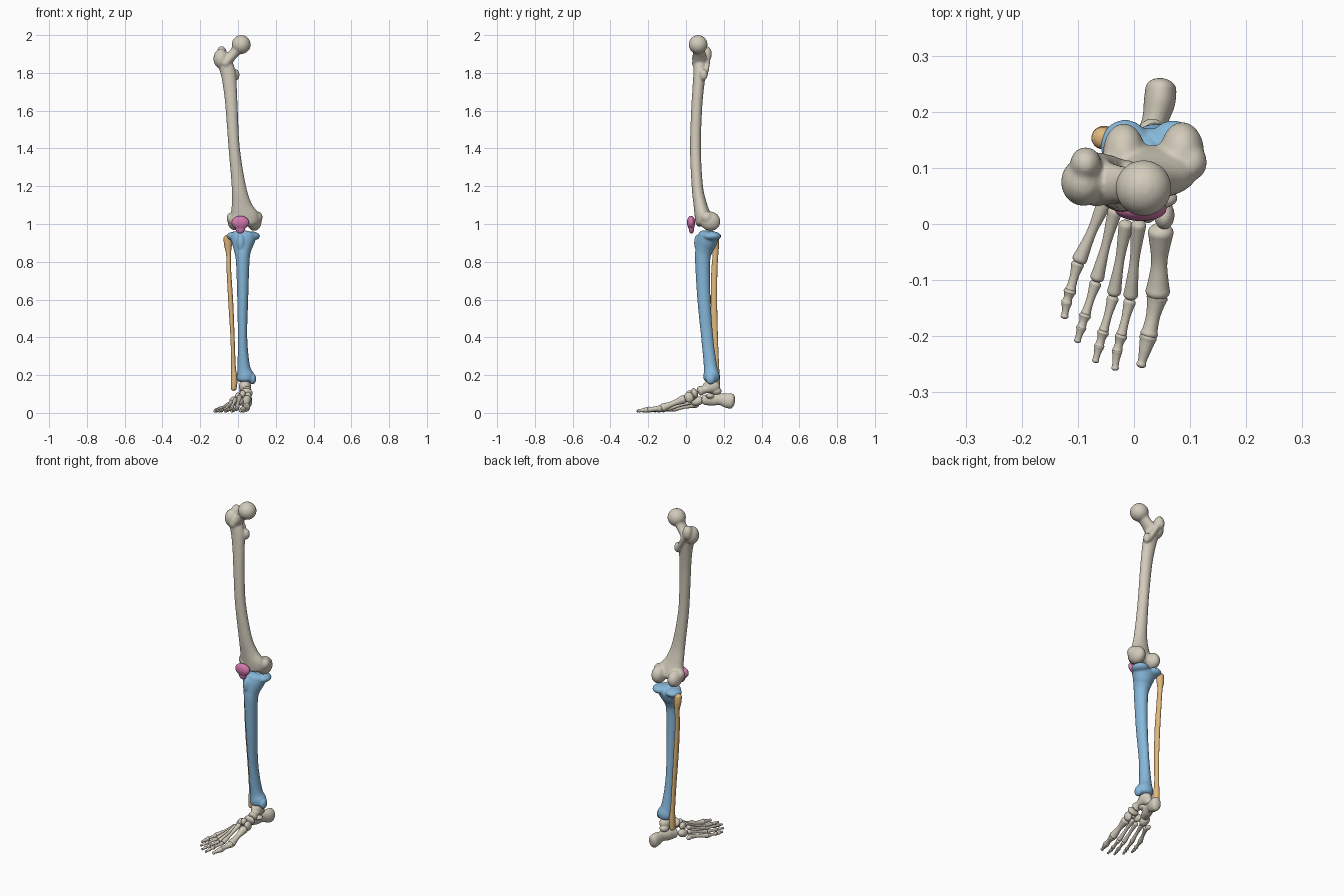
import bpy
import bmesh
import math
from mathutils import Vector, Matrix

default_cube = bpy.data.objects.get("Cube")
if default_cube:
    bpy.data.objects.remove(default_cube, do_unlink=True)

UNIT = 0.01  # every length below is in hundredths
SIDES = 24


def make_material(name, colour):
    material = bpy.data.materials.new(name)
    material.use_nodes = True
    material.diffuse_color = (*colour, 1)
    material.node_tree.nodes["Principled BSDF"].inputs["Base Color"].default_value = (*colour, 1)
    return material


IVORY = make_material("ivory bone", (0.65, 0.60, 0.50))
BLUE = make_material("blue bone", (0.24, 0.48, 0.71))
ORANGE = make_material("orange bone", (0.75, 0.48, 0.20))
PINK = make_material("pink bone", (0.66, 0.19, 0.42))


def blob(centre, radii, tilt=0, axis="X"):
    """Ellipsoid part."""
    def add(bm):
        matrix = (Matrix.Translation(centre) @ Matrix.Rotation(math.radians(tilt), 4, axis)
                  @ Matrix.Diagonal((*radii, 1)))
        bmesh.ops.create_icosphere(bm, subdivisions=4, radius=1, matrix=matrix)
    return add


def spline(keys, steps):
    """Catmull-Rom through keys that hold a position and two radii."""
    rows = [Vector(k) for k in keys]
    rows = [rows[0] * 2 - rows[1]] + rows + [rows[-1] * 2 - rows[-2]]
    result = []
    for a, b, c, d in zip(rows, rows[1:], rows[2:], rows[3:]):
        for i in range(steps):
            t = i / steps
            result.append(b + (c - a) * (t / 2) + (a * 2 - b * 5 + c * 4 - d) * (t * t / 2)
                          + (b * 3 - a - c * 3 + d) * (t ** 3 / 2))
    return result + [rows[-2]]


def tube(keys, steps=6, dome=0.5):
    """Elliptical loft through (x, y, z, width radius, depth radius), with domed ends."""
    def add(bm):
        rows = spline(keys, steps)
        points = [Vector(r[:3]) for r in rows]
        run = (points[-1] - points[0]).normalized()
        guide = Vector((0, 1, 0)) if abs(run.x) > 0.75 else Vector((1, 0, 0))
        stations = []
        for i, row in enumerate(rows):
            along = (points[min(i + 1, len(points) - 1)] - points[max(i - 1, 0)]).normalized()
            stations.append((points[i], along, row[3], row[4]))

        def cap(station, sign):
            point, along, wide, deep = station
            return [(point + along * (sign * dome * min(wide, deep) * math.sin(a)), along,
                     wide * math.cos(a), deep * math.cos(a))
                    for a in (math.pi * k / 10 for k in range(1, 5))]

        stations = cap(stations[0], -1)[::-1] + stations + cap(stations[-1], 1)
        rings = []
        for point, along, wide, deep in stations:
            side = (guide - along * guide.dot(along)).normalized()
            up = along.cross(side)
            rings.append([bm.verts.new(point + side * (wide * math.cos(a)) + up * (deep * math.sin(a)))
                          for a in (math.tau * k / SIDES for k in range(SIDES))])
        for low, high in zip(rings, rings[1:]):
            for k in range(SIDES):
                j = (k + 1) % SIDES
                bm.faces.new((low[k], low[j], high[j], high[k]))
        bm.faces.new(rings[0][::-1])
        bm.faces.new(rings[-1])
    return add


def build(name, material, parts, voxel=0, relax=4):
    """Join parts in one object; a voxel size fuses them into one smooth surface."""
    bm = bmesh.new()
    for part in parts:
        part(bm)
    bmesh.ops.scale(bm, vec=(UNIT, UNIT, UNIT), verts=bm.verts)
    bmesh.ops.recalc_face_normals(bm, faces=bm.faces)
    for face in bm.faces:
        face.smooth = True
    mesh = bpy.data.meshes.new(name)
    bm.to_mesh(mesh)
    bm.free()
    mesh.materials.append(material)
    obj = bpy.data.objects.new(name, mesh)
    bpy.context.collection.objects.link(obj)
    if voxel:
        fuse = obj.modifiers.new("fuse", "REMESH")
        fuse.mode = "VOXEL"
        fuse.voxel_size = voxel * UNIT
        fuse.use_smooth_shade = True
        soften = obj.modifiers.new("soften", "SMOOTH")
        soften.factor = 0.5
        soften.iterations = relax
    return obj


# Thigh bone: shaft, neck and head, trochanters, condyles
build("femur", IVORY, [
    tube([(-7.6, 7.5, 187, 4, 3.4), (-5.2, 7.2, 180, 4, 3.3), (-4, 6.3, 170, 3.5, 3),
          (-3.3, 5.6, 160, 3.2, 2.9), (-2, 5, 140, 3, 2.9), (0.4, 6, 120, 3.8, 3),
          (1.9, 7.6, 110, 5.4, 3.6), (3.2, 9, 104, 7.8, 4.4), (3.4, 9.6, 101, 7.8, 4.6)]),
    tube([(1.7, 6.4, 195, 3.4, 3.4), (-2.5, 7, 190, 2.6, 3.4), (-7, 7.5, 185, 3, 4.5)]),
    blob((1.7, 6.4, 195), (5, 5, 5)),
    blob((-9, 7.5, 187.5), (4, 4.3, 5.2)),
    blob((-8.6, 10.7, 190), (2.8, 3, 4.2)),
    tube([(-8, 11.3, 189, 1.7, 1.7), (-4.5, 11, 183, 1.4, 1.4), (-1.8, 9.8, 178, 1.5, 1.5)]),
    blob((-1, 9.4, 179), (1.8, 2, 3)),
    blob((8.6, 12.8, 101.5), (3.9, 5.4, 5.1), -20),
    blob((-1.8, 12.8, 101.5), (3.7, 5.2, 4.7), -20),
    blob((10.2, 11, 103.5), (2.8, 3.2, 3.2)),
    blob((-3.8, 10.5, 103), (2.2, 3, 3)),
    blob((-0.2, 7.2, 102), (3, 2.4, 3.6)),
    blob((6, 7.6, 102), (3, 2.3, 3.4)),
], voxel=0.6)

# Kneecap
build("patella", PINK, [
    blob((1.2, 2.7, 100.8), (4.7, 2.2, 3.6)),
    blob((1.2, 2.9, 97.8), (2.6, 1.5, 3)),
], voxel=0.4, relax=6)

# Shin bone: shaft, plateau, tuberosity, inner ankle
build("tibia", BLUE, [
    tube([(2.8, 12, 93.5, 7, 5.5), (2.6, 10.8, 90, 6, 5.4), (2.4, 9.5, 86, 4.6, 4.6),
          (2.5, 8.8, 80, 3.6, 4), (2.5, 9.5, 60, 2.9, 3.5), (2.4, 11.2, 40, 2.5, 3.2),
          (3, 12.9, 25, 3.3, 3.5), (3.8, 13.5, 20, 4.6, 4.3), (3.9, 13.5, 18, 4.6, 4.2)]),
    blob((7, 13.6, 93.6), (4.6, 4.9, 2.5)),
    blob((-1.6, 14, 93.6), (4.4, 4.6, 2.4)),
    blob((2.7, 13, 95.4), (1.6, 2, 1.3)),
    blob((1.4, 6.3, 90), (2.2, 2, 4.5)),
    blob((7.8, 13, 18), (1.8, 2.6, 3)),
], voxel=0.5)

# Outer shin bone
build("fibula", ORANGE, [
    tube([(-5.5, 15.3, 92.5, 2.1, 2), (-5.3, 15.6, 89, 2.1, 1.9), (-5, 15.6, 84, 1.3, 1.5),
          (-4.8, 15, 75, 1.2, 1.6), (-3.8, 14.8, 58, 1.3, 1.7), (-2.9, 15.3, 40, 1.1, 1.6),
          (-2.4, 16, 25, 1.2, 1.5), (-2, 16, 18, 1.7, 2), (-2.2, 16, 13, 1.5, 1.8)], dome=0.9),
])

# Ankle and heel
build("talus", IVORY, [
    blob((3.7, 13.5, 14), (3.2, 4.6, 3.6)),
    tube([(4, 12, 13, 2.8, 2.6), (4.4, 9.5, 12.3, 2.2, 2.1), (4.6, 7.4, 11.6, 2.6, 2.7)]),
    blob((3.2, 16, 11.5), (2.6, 2.8, 2.2)),
], voxel=0.35)
build("calcaneus", IVORY, [
    tube([(4.8, 24, 6.2, 2.8, 4), (4.5, 21.5, 6.6, 2.8, 3.9), (3.6, 18, 7.2, 2.3, 3),
          (2.2, 14, 7.2, 2.6, 3.4), (0.6, 10, 6.8, 2.3, 2.7)], dome=0.7),
    blob((4.6, 12.8, 9), (2.5, 2.2, 1.4)),
], voxel=0.35)

# Small bones of the midfoot
midfoot = {
    "navicular": ((4.4, 4.6, 10.4), (3.3, 1.7, 2.8)),
    "cuboid": ((-2.2, 6.2, 6.2), (2.4, 3.5, 2.3)),
    "inner_cuneiform": ((5.4, 1.6, 8.3), (1.8, 2.5, 2.9)),
    "middle_cuneiform": ((2.5, 2.2, 9.9), (1.6, 2, 2.1)),
    "outer_cuneiform": ((0, 3, 8.6), (1.6, 2.4, 2.2)),
}
for name, (centre, radii) in midfoot.items():
    build(name, IVORY, [blob(centre, radii, 20)])


def long_bone(name, start, end, base, waist, head):
    """Small shaft with flared ends."""
    start, end = Vector(start), Vector(end)
    profile = ((0.06, base), (0.2, base * 0.85), (0.5, waist), (0.8, head * 0.85), (0.93, head))
    build(name, IVORY, [tube([(*start.lerp(end, t), r, r) for t, r in profile], 4, 0.7)])


# Toes, inner to outer: joints from the metatarsal base to the tip, and thickness
toes = {
    "first": ([(4.8, -0.8, 7.4), (4.2, -12.8, 2.5), (2.6, -20, 1.7), (1.2, -25.4, 1.1)], 2.1),
    "second": ([(0.9, 0.6, 8.6), (-0.7, -13.6, 2.2), (-2.3, -20, 1.6), (-3, -22.6, 1.2),
                (-3.4, -25.9, 0.9)], 1.25),
    "third": ([(-1.3, 0.6, 7.3), (-3.7, -13, 2), (-5.5, -19.3, 1.5), (-6.2, -21.8, 1.2),
               (-6.9, -24.5, 0.9)], 1.2),
    "fourth": ([(-3.2, 3, 5.9), (-6.8, -10.4, 1.9), (-8.7, -16.3, 1.4), (-9.4, -18.5, 1.2),
                (-10.1, -20.9, 0.9)], 1.2),
    "fifth": ([(-4.9, 4.6, 4.2), (-10, -7, 1.8), (-11.4, -12, 1.4), (-12, -14, 1.1),
               (-12.4, -16.6, 0.9)], 1.3),
}
for toe, (joints, thick) in toes.items():
    last = len(joints) - 2
    for i, (start, end) in enumerate(zip(joints, joints[1:])):
        if i == 0:
            long_bone(toe + "_metatarsal", start, end, thick * 1.1, thick * 0.68, thick * 1.05)
        elif i == last:
            long_bone(toe + "_toe_tip", start, end, thick * 0.75, thick * 0.5, min(thick * 0.55, 0.9))
        else:
            long_bone(f"{toe}_toe_bone_{i}", start, end, thick * 0.9, thick * 0.6, thick * 0.75)

# Bump on the outer edge of the foot
build("fifth_metatarsal_base", IVORY, [blob((-5.6, 4.8, 3.9), (1.3, 2, 1.3))])
